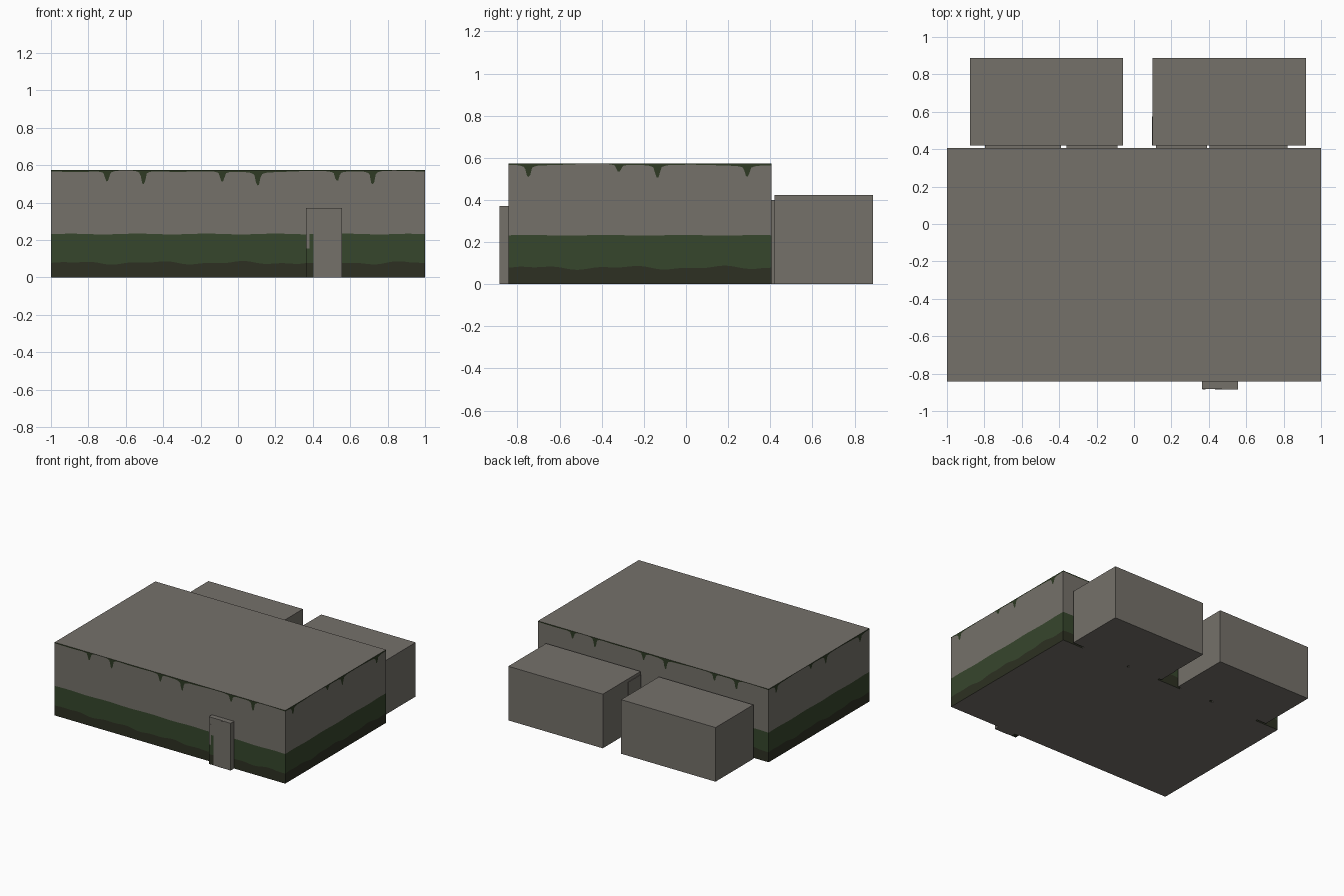
import bpy, bmesh, math

if "Cube" in bpy.data.objects:
    bpy.data.objects.remove(bpy.data.objects["Cube"])


def material(name, rgb):
    lin = [((c / 255 + 0.055) / 1.055) ** 2.4 for c in rgb]
    m = bpy.data.materials.new(name)
    m.diffuse_color = (*lin, 1)
    m.use_nodes = True
    m.node_tree.nodes["Principled BSDF"].inputs["Base Color"].default_value = m.diffuse_color
    return m


GREY = material("concrete grey", (117, 113, 106))
GREEN = material("moss green", (54, 70, 44))
DARK = material("damp dark green", (45, 48, 34))
DRIP = material("drip green", (46, 58, 36))
MATS = [GREY, GREEN, DARK, DRIP]


def finish(name, bm):
    me = bpy.data.meshes.new(name)
    bm.to_mesh(me)
    bm.free()
    for m in MATS:
        me.materials.append(m)
    ob = bpy.data.objects.new(name, me)
    bpy.context.collection.objects.link(ob)
    return ob


def box(name, x, y, z, cuts=()):
    """Box from ranges; cuts = heights splitting it into dark, green and grey."""
    bm = bmesh.new()
    bmesh.ops.create_cube(bm, size=1)
    for v in bm.verts:
        v.co = [r[0] + (c + 0.5) * (r[1] - r[0]) for r, c in zip((x, y, z), v.co)]
    for h in cuts:
        bmesh.ops.bisect_plane(bm, geom=bm.verts[:] + bm.edges[:] + bm.faces[:],
                               plane_co=(0, 0, h), plane_no=(0, 0, 1))
    if cuts:
        for f in bm.faces:
            c = f.calc_center_median().z
            f.material_index = 2 if c < cuts[0] else 1 if c < cuts[1] else 0
    return finish(name, bm)


# Main hall: four walls of thin columns, coloured by wavy height bands
H, Y0, Y1 = 0.573, -0.843, 0.405
LONG = [(0.15, 0.055), (0.247, 0.07), (0.458, 0.055), (0.553, 0.07), (0.765, 0.05), (0.86, 0.07)]
SHORT = [(0.076, 0.055), (0.42, 0.035), (0.567, 0.06), (0.908, 0.05)]


def drip_depth(s, length, drips):
    d = 0.007 + 0.005 * math.sin(9 * s + 1) * math.sin(4 * s)
    for pos, depth in drips:
        t = abs(s - pos * length)
        d += depth * (0.75 * math.exp(-(t / 0.013) ** 4) + 0.25 * math.exp(-(t / 0.03) ** 2))
    return d


bm = bmesh.new()
corners = [(-1, Y0), (1, Y0), (1, Y1), (-1, Y1)]
for i in range(4):
    a, b = corners[i], corners[(i + 1) % 4]
    length = math.dist(a, b)
    drips = SHORT if i % 2 else LONG
    n = int(length / 0.008)
    prev = None
    for k in range(n + 1):
        t = k / n
        s = t * length
        px, py = a[0] + (b[0] - a[0]) * t, a[1] + (b[1] - a[1]) * t
        fade = min(1, 20 * t * (1 - t))
        low = 0.078 + fade * (0.006 * math.sin(14 * s) + 0.004 * math.sin(31 * s + 1))
        mid = 0.232 + fade * 0.002 * math.sin(17 * s)
        heights = (0, low, mid, H - drip_depth(s, length, drips), H)
        col = [bm.verts.new((px, py, z)) for z in heights]
        if prev:
            for j, mat in enumerate((2, 1, 0, 3)):
                f = bm.faces.new((prev[j], col[j], col[j + 1], prev[j + 1]))
                f.material_index = mat
        prev = col
# roof and floor
bm.faces.new([bm.verts.new((x, y, H)) for x, y in corners])
bm.faces.new([bm.verts.new((x, y, 0)) for x, y in reversed(corners)])
finish("main_hall", bm)

# Back annexes, with the connecting plates in the gap
for name, x0 in (("left_annex", -0.878), ("right_annex", 0.1)):
    box(name, (x0, x0 + 0.819), (0.42, 0.888), (0, 0.424))
for i, x in enumerate([(-0.797, -0.39), (-0.36, -0.088), (0.117, 0.39), (0.405, 0.82)]):
    box(f"connecting_plate_{i + 1}", x, (0.404, 0.421), (0, 0.4))
box("annex_side_panel", (0.096, 0.1), (0.42, 0.575), (0, 0.4))

# Front doorway: stained jamb, door slab and a small jamb panel
box("door_jamb", (0.364, 0.404), (-0.882, Y0), (0, 0.37), (0.078, 0.232))
box("door_slab", (0.404, 0.556), (-0.882, Y0), (0, 0.37))
box("jamb_panel", (0.366, 0.383), (-0.884, -0.88), (0.155, 0.315))

# Thin door leaf with a rounded upper left corner
bm = bmesh.new()
R = 0.07
outline = [(0.434, 0), (0.556, 0), (0.556, 0.37)]
outline += [(0.434 + R - R * math.sin(a), 0.37 - R + R * math.cos(a))
            for a in [math.pi / 2 * k / 10 for k in range(11)]]
face = bm.faces.new([bm.verts.new((x, -0.882, z)) for x, z in outline])
ext = bmesh.ops.extrude_face_region(bm, geom=[face])
for v in ext["geom"]:
    if isinstance(v, bmesh.types.BMVert):
        v.co.y -= 0.003
bmesh.ops.recalc_face_normals(bm, faces=bm.faces)
finish("door_leaf", bm)
